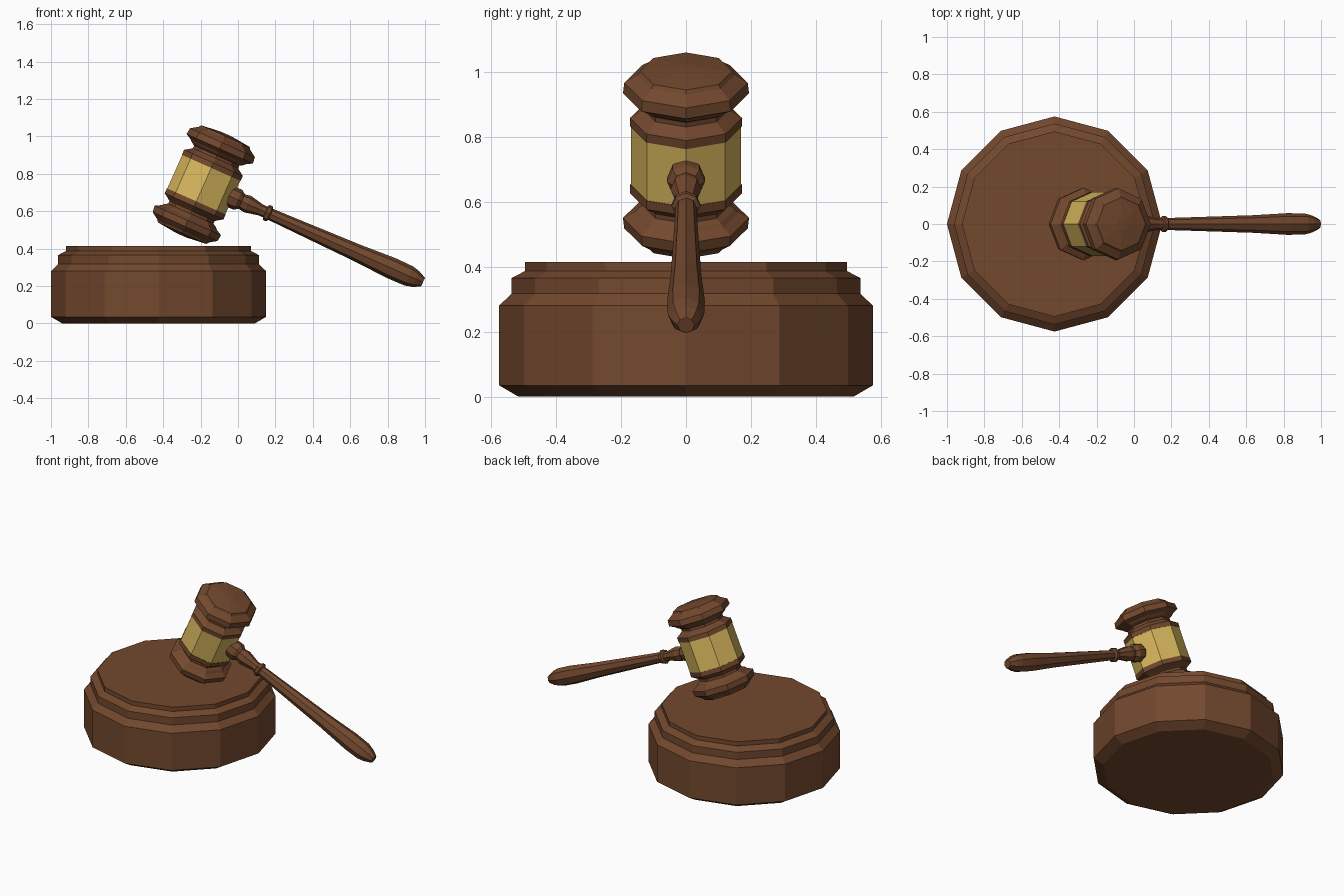
import bpy, bmesh
from math import sin, cos, pi, radians
from mathutils import Matrix

if "Cube" in bpy.data.objects:
    bpy.data.objects.remove(bpy.data.objects["Cube"])


def material(name, color):
    m = bpy.data.materials.new(name)
    m.diffuse_color = color
    m.use_nodes = True
    m.node_tree.nodes["Principled BSDF"].inputs["Base Color"].default_value = m.diffuse_color
    return m


wood = material("wood", (0.17, 0.065, 0.027, 1))
gold = material("gold", (0.68, 0.47, 0.11, 1))


def lathe(name, profile, sides, mat, matrix):
    """Spin (height, radius) points around local z and cap both ends."""
    bm = bmesh.new()
    rings = [[bm.verts.new((r * cos(2 * pi * i / sides), r * sin(2 * pi * i / sides), h))
              for i in range(sides)] for h, r in profile]
    for low, high in zip(rings, rings[1:]):
        for i in range(sides):
            j = (i + 1) % sides
            bm.faces.new((low[i], low[j], high[j], high[i]))
    bm.faces.new(rings[0][::-1])
    bm.faces.new(rings[-1])
    bmesh.ops.recalc_face_normals(bm, faces=bm.faces)
    mesh = bpy.data.meshes.new(name)
    bm.to_mesh(mesh)
    bm.free()
    mesh.materials.append(mat)
    obj = bpy.data.objects.new(name, mesh)
    obj.matrix_world = matrix
    bpy.context.collection.objects.link(obj)
    return obj


# Sounding block: twelve-sided stepped disc
lathe("sound_block",
      [(0, 0.515), (0.035, 0.575), (0.28, 0.575), (0.317, 0.537), (0.365, 0.537),
       (0.387, 0.495), (0.415, 0.495)],
      12, wood, Matrix.Translation((-0.425, 0, 0)))

# Gavel frame: tilted so the lower striking face rests on the block
head = Matrix.Translation((-0.183, 0, 0.742)) @ Matrix.Rotation(radians(24), 4, 'Y')

# Gold band around the middle of the head
lathe("head_band", [(-0.1, 0.17), (0.1, 0.17)], 8, gold, head)

# Matching turned wooden ends
end_profile = [(0.098, 0.172), (0.127, 0.172), (0.147, 0.142), (0.155, 0.132), (0.17, 0.132),
               (0.18, 0.15), (0.192, 0.162), (0.21, 0.194), (0.245, 0.19),
               (0.272, 0.15), (0.284, 0.142), (0.296, 0.03)]
for name, sign in (("head_top", 1), ("head_bottom", -1)):
    lathe(name, [(sign * h, r) for h, r in end_profile], 8, wood, head)

# Handle with socket, collar and swelling grip
lathe("handle",
      [(0.12, 0.048), (0.165, 0.058), (0.2, 0.058), (0.222, 0.042), (0.255, 0.048),
       (0.335, 0.031), (0.36, 0.031), (0.366, 0.044), (0.384, 0.044), (0.392, 0.032),
       (0.6, 0.038), (0.9, 0.047), (1.1, 0.058), (1.2, 0.056), (1.24, 0.046), (1.283, 0.026)],
      8, wood, head @ Matrix.Rotation(radians(90), 4, 'Y'))
